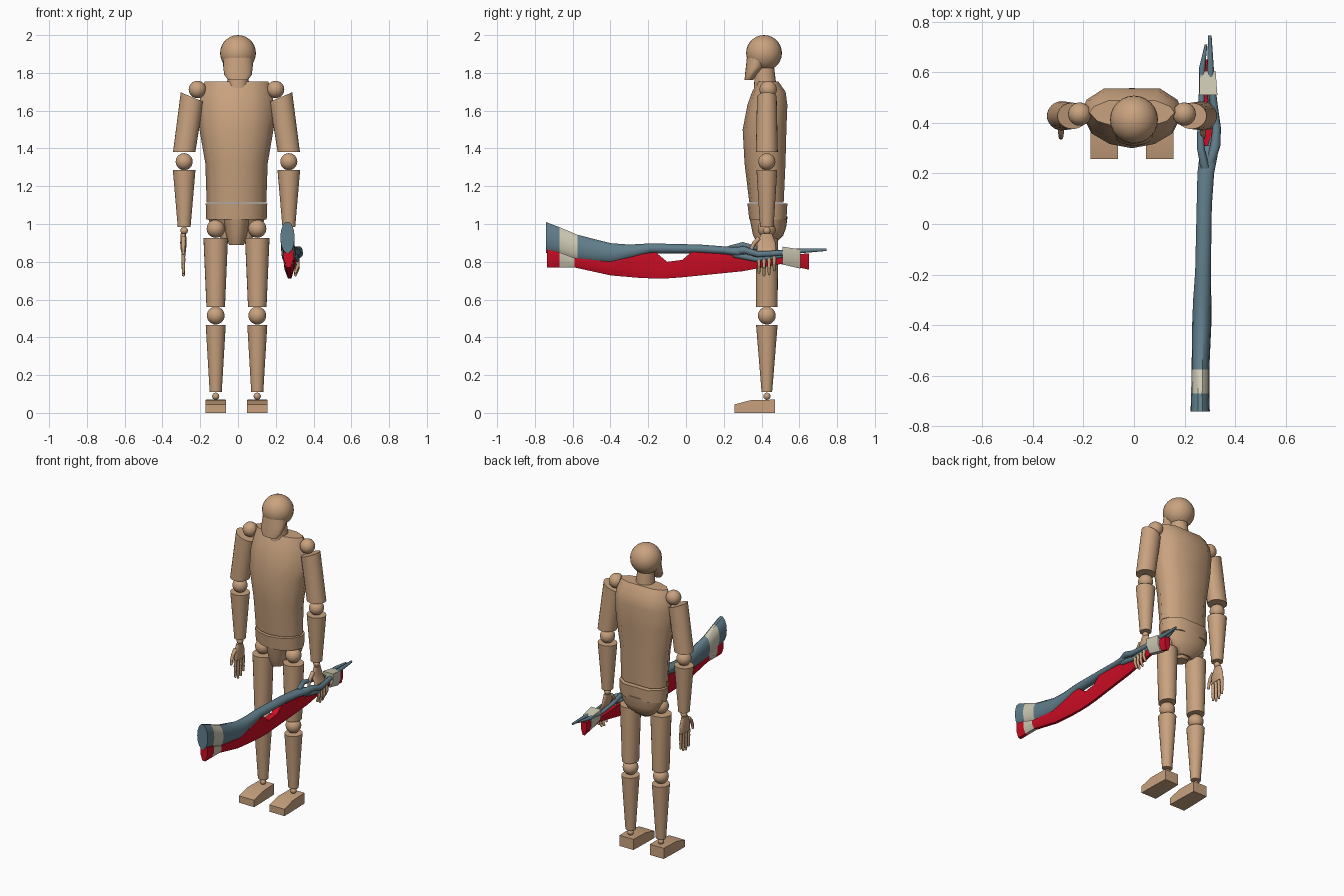
import bpy, bmesh, math
from mathutils import Vector

cube = bpy.data.objects.get("Cube")
if cube:
    bpy.data.objects.remove(cube, do_unlink=True)


def material(name, rgb):
    m = bpy.data.materials.new(name)
    m.use_nodes = True
    m.diffuse_color = (*rgb, 1)
    m.node_tree.nodes["Principled BSDF"].inputs["Base Color"].default_value = (*rgb, 1)
    return m


wood = material("tan wood", (0.58, 0.36, 0.21))
steel = material("blue grey", (0.12, 0.21, 0.26))
red = material("red", (0.62, 0.004, 0.018))
cream = material("cream", (0.62, 0.59, 0.46))

MID = -0.008   # mirror plane of the body
BODY_Y = 0.428  # depth of the limbs


def finish(name, bm, mats, angle=40):
    bmesh.ops.recalc_face_normals(bm, faces=bm.faces)
    me = bpy.data.meshes.new(name)
    bm.to_mesh(me)
    bm.free()
    for m in mats:
        me.materials.append(m)
    for p in me.polygons:
        p.use_smooth = True
    me.set_sharp_from_angle(angle=math.radians(angle))
    ob = bpy.data.objects.new(name, me)
    bpy.context.scene.collection.objects.link(ob)
    return ob


def loft(name, rings, mats=(wood,), pick=None, angle=40):
    """Skin a list of rings; pick gives the material of each segment."""
    bm = bmesh.new()
    loops = [[bm.verts.new(p) for p in r] for r in rings]
    n = len(loops[0])
    for k, (a, b) in enumerate(zip(loops, loops[1:])):
        for i in range(n):
            j = (i + 1) % n
            f = bm.faces.new((a[i], a[j], b[j], b[i]))
            f.material_index = pick[k] if pick else 0
    bm.faces.new(loops[0]).material_index = pick[0] if pick else 0
    bm.faces.new(loops[-1]).material_index = pick[-1] if pick else 0
    return finish(name, bm, mats, angle)


def circle(n):
    return [(math.cos(2 * math.pi * i / n), math.sin(2 * math.pi * i / n)) for i in range(n)]


def level(x, z, hx, y0, y1, shape=circle(24), tilt=0):
    """Horizontal ring spanning y0..y1, optionally sloping along x."""
    c, h = (y0 + y1) / 2, (y1 - y0) / 2
    return [(x + u * hx, c + v * h, z + u * hx * tilt) for u, v in shape]


def along_y(name, stations, shape, mats, pick=None, angle=40):
    """Loft along y from stations (y, x, top, bottom, half width)."""
    rings = [[(x + u * hx, y, (t + b) / 2 + v * (t - b) / 2) for u, v in shape]
             for y, x, t, b, hx in stations]
    return loft(name, rings, mats, pick, angle)


def ball(name, x, y, z, r):
    bm = bmesh.new()
    bmesh.ops.create_uvsphere(bm, u_segments=24, v_segments=14, radius=r)
    bmesh.ops.translate(bm, verts=bm.verts, vec=(x, y, z))
    return finish(name, bm, [wood])


def rod(name, a, b, ra, rb):
    """Tapered round segment between two points."""
    a, b = Vector(a), Vector(b)
    d = b - a
    bm = bmesh.new()
    bmesh.ops.create_cone(bm, cap_ends=True, segments=10, radius1=ra, radius2=rb, depth=d.length)
    bmesh.ops.rotate(bm, verts=bm.verts, matrix=d.to_track_quat("Z", "Y").to_matrix())
    bmesh.ops.translate(bm, verts=bm.verts, vec=(a + b) / 2)
    return finish(name, bm, [wood])


# Head, jaw and neck
ball("head", 0, 0.413, 1.905, 0.095)
loft("jaw", [level(0, 1.91, 0.08, 0.325, 0.48), level(0, 1.83, 0.078, 0.317, 0.42),
             level(0, 1.79, 0.073, 0.312, 0.375), level(0, 1.762, 0.052, 0.31, 0.355)])
loft("neck", [level(0, 1.72, 0.06, 0.36, 0.48), level(0, 1.84, 0.05, 0.365, 0.465)])

# Torso: flat back, angular flanks, chest coming to a soft ridge
half = [(0, -1), (0.45, -0.86), (0.82, -0.5), (1, 0.1), (0.9, 0.55), (0.55, 0.97)]
chest = half + [(-u, v) for u, v in half[:0:-1]]
loft("torso", [level(MID, z, hx, a, b, chest) for z, hx, a, b in (
    (1.115, 0.158, 0.335, 0.52), (1.32, 0.165, 0.31, 0.53), (1.5, 0.196, 0.3, 0.535),
    (1.63, 0.2, 0.325, 0.54), (1.7, 0.185, 0.35, 0.53), (1.755, 0.168, 0.38, 0.49))], angle=48)

# Pelvis: waist band, crotch wedge and rounded seat
loft("pelvis_band", [level(MID, 1.025, 0.16, 0.335, 0.535, chest),
                     level(MID, 1.108, 0.163, 0.325, 0.54, chest)], angle=48)
loft("crotch", [level(MID, 0.89, 0.04, 0.38, 0.46, chest), level(MID, 0.94, 0.055, 0.355, 0.5, chest),
                level(MID, 1.04, 0.078, 0.335, 0.53, chest)], angle=48)
loft("seat", [level(MID, 0.905, 0.06, 0.42, 0.48), level(MID, 0.94, 0.1, 0.425, 0.515),
              level(MID, 0.98, 0.13, 0.42, 0.53), level(MID, 1.04, 0.155, 0.38, 0.538)])

box = [(-1, -1), (1, -1), (1, 1), (-1, 1)]


def limb(name, x, low, high, tilt=0):
    """Tapered round limb; low and high are (z, half width, half depth)."""
    (z0, w0, d0), (z1, w1, d1) = low, high
    loft(name, [level(x, z0, w0, BODY_Y - d0, BODY_Y + d0),
                level(x - tilt * 0.1, z1, w1, BODY_Y - d1, BODY_Y + d1, tilt=tilt)])


def hand(label, x, reach):
    """Flat palm, four jointed fingers and a thumb; reach bends the fingers sideways."""
    loft(label + "_palm", [level(x + reach * 0.5, 0.852, 0.013, 0.375, 0.478),
                           level(x, 0.9, 0.017, 0.375, 0.475), level(x, 0.95, 0.014, 0.4, 0.455)])
    for i in range(4):
        y = 0.386 + 0.027 * i
        drop = (0.036, 0.041, 0.039, 0.032)[i]
        bend = (0.5, 0.9, 1.0, 0.7)
        joints = [(x + reach * bend[k], y, 0.853 - drop * k) for k in range(4)]
        for k in range(3):
            part = f"{label}_finger_{i + 1}_{k + 1}"
            rod(part, joints[k], joints[k + 1], 0.012 - 0.001 * k, 0.009 - 0.001 * k)
            ball(part + "_joint", *joints[k + 1], 0.0095 - 0.001 * k)
    thumb = [(x, 0.388, 0.925), (x, 0.362, 0.9), (x, 0.348, 0.872), (x, 0.343, 0.845)]
    for k in range(3):
        rod(f"{label}_thumb_{k + 1}", thumb[k], thumb[k + 1], 0.014 - 0.002 * k, 0.011 - 0.002 * k)
        ball(f"{label}_thumb_joint_{k + 1}", *thumb[k + 1], 0.011 - 0.001 * k)


# Limbs on both sides
for s, label in ((1, "left"), (-1, "right")):
    leg, arm = MID + s * 0.11, MID + s * 0.277
    ball(label + "_hip", leg, BODY_Y, 0.975, 0.048)
    limb(label + "_thigh", leg, (0.56, 0.049, 0.057), (0.927, 0.065, 0.06))
    ball(label + "_knee", leg, BODY_Y, 0.515, 0.047)
    limb(label + "_shin", leg, (0.11, 0.032, 0.028), (0.466, 0.053, 0.057))
    ball(label + "_ankle", leg, BODY_Y, 0.088, 0.019)
    along_y(label + "_foot", [(0.257, leg, 0.045, 0, 0.055), (0.345, leg, 0.068, 0, 0.054),
                              (0.47, leg, 0.07, 0, 0.05)], box, [wood], angle=20)

    ball(label + "_shoulder", MID + s * 0.207, 0.435, 1.712, 0.046)
    limb(label + "_upper_arm", arm, (1.38, 0.059, 0.058), (1.672, 0.06, 0.052), tilt=s * 0.42)
    ball(label + "_elbow", arm, BODY_Y, 1.33, 0.045)
    limb(label + "_forearm", arm, (0.985, 0.034, 0.036), (1.287, 0.06, 0.055))
    ball(label + "_wrist", arm, BODY_Y, 0.965, 0.02)
    hand(label + "_hand", arm + 0.004 * s, 0.045 if s > 0 else 0)

# Weapon body, flaring toward the butt
tube = circle(14)
along_y("weapon_body", [
    (-0.742, 0.262, 1.013, 0.845, 0.038), (-0.67, 0.262, 0.985, 0.83, 0.036),
    (-0.575, 0.263, 0.945, 0.8, 0.035), (-0.4, 0.268, 0.9, 0.785, 0.038),
    (-0.3, 0.27, 0.892, 0.812, 0.036), (-0.19, 0.273, 0.898, 0.844, 0.031),
    (0.07, 0.278, 0.892, 0.844, 0.03), (0.2, 0.284, 0.882, 0.838, 0.033),
    (0.27, 0.295, 0.875, 0.828, 0.036), (0.31, 0.3, 0.86, 0.832, 0.02)],
    tube, [steel, cream], [0, 1] + [0] * 7)

# Forked prongs around the grip, given as (y, x, z, radius)
prongs = {
    "outer_prong": [(0.23, 0.295, 0.855, 0.022), (0.31, 0.322, 0.862, 0.02), (0.38, 0.327, 0.84, 0.017),
                    (0.48, 0.315, 0.845, 0.015), (0.6, 0.303, 0.858, 0.014), (0.745, 0.3, 0.864, 0.007)],
    "inner_prong": [(0.22, 0.282, 0.866, 0.018), (0.3, 0.264, 0.89, 0.015), (0.4, 0.263, 0.866, 0.012),
                    (0.5, 0.268, 0.85, 0.012), (0.62, 0.27, 0.86, 0.012), (0.71, 0.285, 0.866, 0.005)],
    "lower_prong": [(0.25, 0.3, 0.84, 0.018), (0.37, 0.312, 0.813, 0.014),
                    (0.48, 0.305, 0.826, 0.012), (0.58, 0.295, 0.85, 0.01)]}
for name, path in prongs.items():
    along_y(name, [(y, x, z + r, z - r, r) for y, x, z, r in path], circle(10), [steel])

# Red keel below, dipping away from the body to leave an opening
keel = [(-0.4, -1), (0.4, -1), (1, -0.1), (1, 1), (-1, 1), (-1, -0.1)]
along_y("red_keel", [
    (-0.736, 0.268, 0.865, 0.77, 0.026), (-0.67, 0.268, 0.85, 0.77, 0.026),
    (-0.59, 0.268, 0.82, 0.77, 0.026), (-0.4, 0.27, 0.8, 0.728, 0.024),
    (-0.25, 0.272, 0.84, 0.715, 0.022), (-0.16, 0.274, 0.85, 0.711, 0.02),
    (-0.1, 0.275, 0.8, 0.712, 0.02), (-0.02, 0.276, 0.81, 0.718, 0.02),
    (0.03, 0.278, 0.852, 0.723, 0.02), (0.3, 0.286, 0.835, 0.75, 0.02),
    (0.5, 0.29, 0.82, 0.788, 0.02), (0.6, 0.288, 0.84, 0.77, 0.022),
    (0.65, 0.286, 0.845, 0.758, 0.02)],
    keel, [red, cream], [0, 1] + [0] * 10, angle=30)

# Cream wrap near the tip
along_y("tip_wrap", [(0.51, 0.294, 0.88, 0.786, 0.036), (0.605, 0.292, 0.866, 0.764, 0.031)],
        keel, [cream], angle=30)
